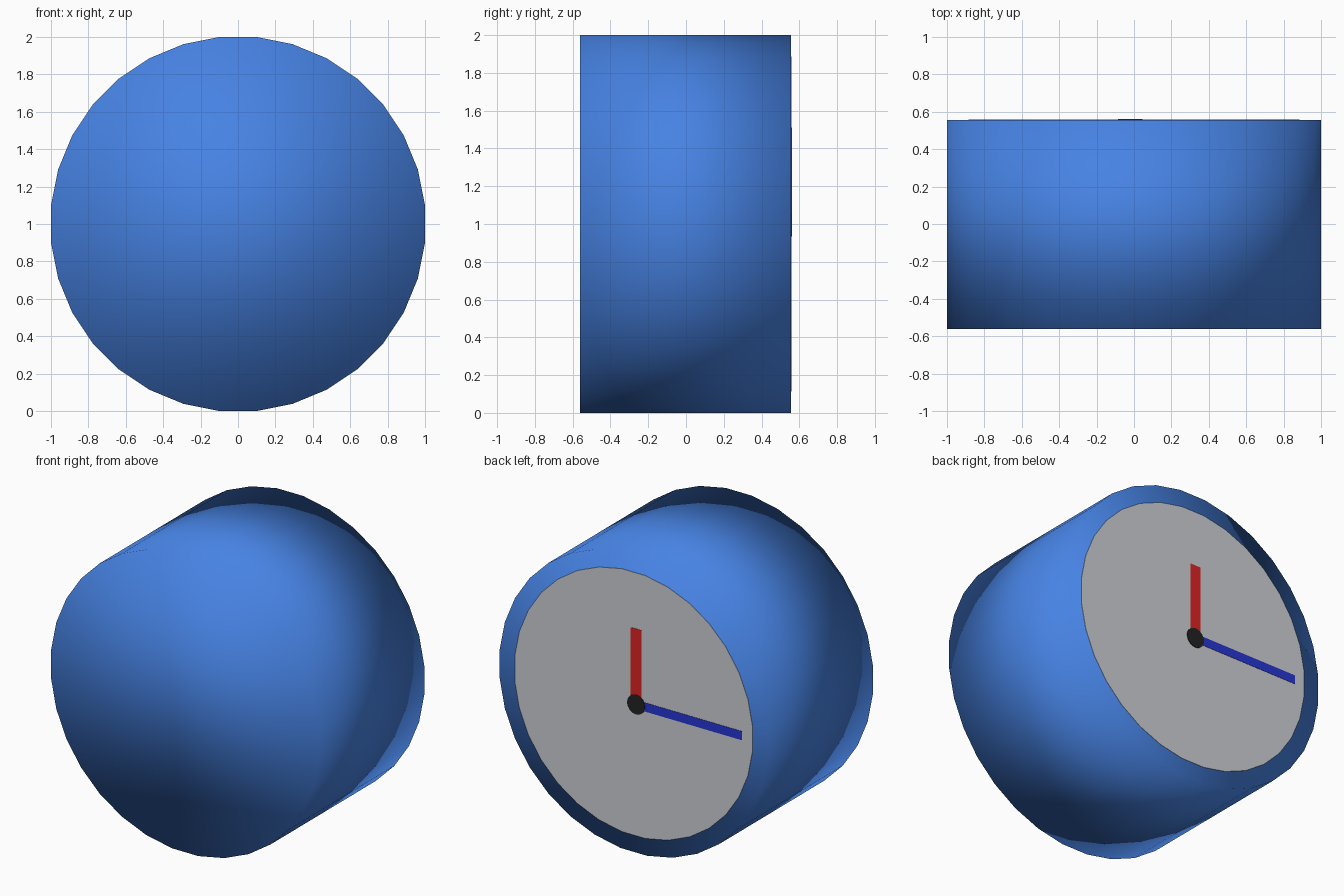
import bpy, bmesh, math
from mathutils import Matrix

if "Cube" in bpy.data.objects:
    bpy.data.objects.remove(bpy.data.objects["Cube"])

SIDES = 32
BACK = 0.556          # y of the body's dial side


def material(name, rgb):
    m = bpy.data.materials.new(name)
    m.diffuse_color = (*rgb, 1)
    m.use_nodes = True
    m.node_tree.nodes["Principled BSDF"].inputs["Base Color"].default_value = m.diffuse_color
    return m


def add_object(name, bm, mat, smooth=False):
    bmesh.ops.recalc_face_normals(bm, faces=bm.faces)
    for f in bm.faces:
        f.smooth = smooth
    me = bpy.data.meshes.new(name)
    bm.to_mesh(me)
    bm.free()
    me.materials.append(mat)
    ob = bpy.data.objects.new(name, me)
    bpy.context.collection.objects.link(ob)
    return ob


def drum(name, radius, y0, y1, x, mat, smooth=False):
    """Cylinder along y with flats at the top, bottom and sides."""
    bm = bmesh.new()
    bmesh.ops.create_cone(bm, cap_ends=True, segments=SIDES, radius1=radius,
                          radius2=radius, depth=y1 - y0)
    bm.transform(Matrix.Translation((x, (y0 + y1) / 2, 1))
                 @ Matrix.Rotation(math.pi / 2, 4, 'X')
                 @ Matrix.Rotation(math.pi / SIDES, 4, 'Z'))
    return add_object(name, bm, mat, smooth)


def plate(name, x0, x1, y0, y1, z0, z1, mat):
    bm = bmesh.new()
    bmesh.ops.create_cube(bm, size=1)
    bm.transform(Matrix.Translation(((x0 + x1) / 2, (y0 + y1) / 2, (z0 + z1) / 2))
                 @ Matrix.Diagonal((x1 - x0, y1 - y0, z1 - z0, 1)))
    return add_object(name, bm, mat)


blue = material("case blue", (0.062, 0.225, 0.77))
grey = material("dial grey", (0.62, 0.635, 0.67))
red = material("hour hand red", (0.73, 0.017, 0.018))
navy = material("minute hand blue", (0.02, 0.038, 0.66))
black = material("hub black", (0.016, 0.016, 0.016))

# Case: one smooth drum, caps included
drum("clock_case", 1 / math.cos(math.pi / SIDES), -0.562, BACK, 0, blue, smooth=True)

# Dial, hands and hub are thin layers on the back
drum("dial", 0.89, BACK - 0.004, BACK + 0.002, 0, grey)
HX = -0.02
plate("hour_hand", HX - 0.04, HX + 0.04, BACK, BACK + 0.004, 1.0, 1.51, red)
plate("minute_hand", -0.81, HX, BACK, BACK + 0.004, 0.97, 1.03, navy)
drum("hand_hub", 0.066, BACK, BACK + 0.006, HX, black)
